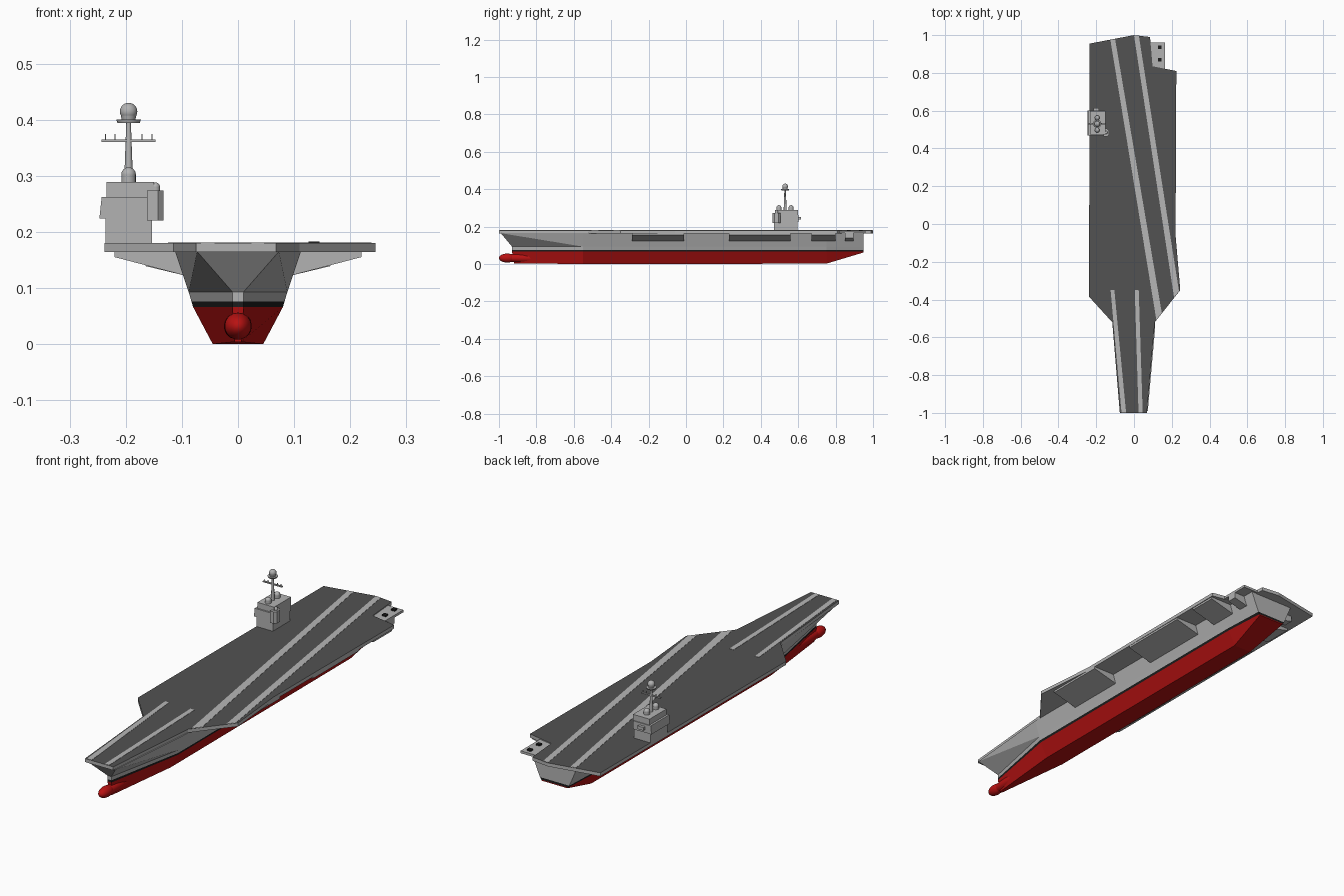
import bpy, bmesh, math
from mathutils import Vector

if "Cube" in bpy.data.objects:
    bpy.data.objects.remove(bpy.data.objects["Cube"])


def material(name, rgb):
    m = bpy.data.materials.new(name)
    m.diffuse_color = (*rgb, 1)
    m.use_nodes = True
    m.node_tree.nodes["Principled BSDF"].inputs["Base Color"].default_value = m.diffuse_color
    return m


GREY = material("light grey", (0.45, 0.45, 0.45))
DARK = material("deck dark grey", (0.085, 0.085, 0.085))
LINE = material("deck line grey", (0.47, 0.47, 0.47))
RED = material("hull red", (0.48, 0.006, 0.006))
BLACK = material("waterline black", (0.012, 0.012, 0.012))


def finish(name, bm, mats, smooth=False):
    bmesh.ops.recalc_face_normals(bm, faces=bm.faces[:])
    me = bpy.data.meshes.new(name)
    for m in mats:
        me.materials.append(m)
    for f in bm.faces:
        f.smooth = smooth
    bm.to_mesh(me)
    bm.free()
    ob = bpy.data.objects.new(name, me)
    bpy.context.collection.objects.link(ob)
    if smooth:
        bpy.context.view_layer.objects.active = ob
        ob.select_set(True)
        bpy.ops.object.shade_smooth_by_angle(angle=math.radians(40))
        ob.select_set(False)
    return ob


def extrude(name, pts, vec, mats=(GREY,), top=0):
    """Extrude a closed 3D outline along vec; upward faces get material 'top'."""
    bm = bmesh.new()
    a = [bm.verts.new(p) for p in pts]
    b = [bm.verts.new(Vector(p) + Vector(vec)) for p in pts]
    n = len(pts)
    bm.faces.new(a)
    bm.faces.new(b).material_index = top
    for i in range(n):
        bm.faces.new((a[i], a[(i + 1) % n], b[(i + 1) % n], b[i]))
    return finish(name, bm, mats)


def slab(name, outline, z0, z1, mats=(GREY,), top=0):
    return extrude(name, [(x, y, z0) for x, y in outline], (0, 0, z1 - z0), mats, top)


def box(name, x0, x1, y0, y1, z0, z1, mat=GREY):
    return slab(name, [(x0, y0), (x1, y0), (x1, y1), (x0, y1)], z0, z1, (mat,))


def cone(name, x, y, z0, z1, r0, r1, seg=16, mat=GREY):
    bm = bmesh.new()
    bmesh.ops.create_cone(bm, cap_ends=True, segments=seg, radius1=r0, radius2=r1, depth=z1 - z0)
    bmesh.ops.translate(bm, verts=bm.verts[:], vec=(x, y, (z0 + z1) / 2))
    return finish(name, bm, (mat,), True)


def ball(name, c, size, mat=GREY):
    bm = bmesh.new()
    bmesh.ops.create_uvsphere(bm, u_segments=24, v_segments=16, radius=1)
    bmesh.ops.scale(bm, verts=bm.verts[:], vec=size)
    bmesh.ops.translate(bm, verts=bm.verts[:], vec=c)
    return finish(name, bm, (mat,), True)


# Hull: levels of (y, half width, z) from bow to stern
levels = [
    [(-0.92, 0.006, 0.004), (-0.55, 0.045, 0.0), (0.75, 0.045, 0.002), (0.95, 0.065, 0.062)],
    [(-0.93, 0.010, 0.066), (-0.55, 0.080, 0.066), (0.75, 0.080, 0.066), (0.95, 0.068, 0.066)],
    [(-0.93, 0.010, 0.076), (-0.55, 0.083, 0.076), (0.75, 0.083, 0.076), (0.95, 0.074, 0.076)],
    [(-0.93, 0.010, 0.093), (-0.55, 0.088, 0.093), (0.75, 0.088, 0.093), (0.95, 0.082, 0.093)],
    [(-0.99, 0.073, 0.165), (-0.55, 0.112, 0.165), (0.75, 0.112, 0.165), (0.95, 0.112, 0.165)],
]
bm = bmesh.new()
rings = [[bm.verts.new((w, y, z)) for y, w, z in lv] +
         [bm.verts.new((-w, y, z)) for y, w, z in reversed(lv)] for lv in levels]
for k, mi in enumerate((0, 1, 2, 2)):
    a, b = rings[k], rings[k + 1]
    for i in range(8):
        j = (i + 1) % 8
        if k == 3 and i == 0:
            polys = [(a[i], a[j], b[i]), (a[j], b[j], b[i])]
        elif k == 3 and i == 6:
            polys = [(a[i], a[j], b[j]), (a[i], b[j], b[i])]
        else:
            polys = [(a[i], a[j], b[j], b[i])]
        for p in polys:
            bm.faces.new(p).material_index = mi
r = rings[0]
for i in range(3):
    bm.faces.new((r[i], r[i + 1], r[6 - i], r[7 - i]))
bm.faces.new(rings[-1]).material_index = 2
finish("hull", bm, (RED, BLACK, GREY))

# Bulbous bow
ball("bow_bulb", (0, -0.84, 0.032), (0.025, 0.16, 0.025), RED)
ball("bow_bulb_nose", (0, -0.955, 0.032), (0.024, 0.045, 0.024), RED)

# Flight deck with dark top
deck = [(-0.075, -1), (0.068, -1), (0.11, -0.52), (0.245, -0.35), (0.22, -0.06),
        (0.224, 0.81), (0.098, 0.835), (0.085, 0.99), (0, 1), (-0.235, 0.955),
        (-0.238, -0.385), (-0.115, -0.52)]
slab("flight_deck", deck, 0.164, 0.18, (GREY, DARK), 1)

# Deck lines
lines = {
    "landing_line_port": [(-0.125, 0.974), (-0.1, 0.979), (0.147, -0.47), (0.118, -0.506)],
    "landing_line_starboard": [(0.0, 0.998), (0.026, 0.995), (0.238, -0.355), (0.212, -0.388)],
    "bow_line_port": [(-0.124, -0.35), (-0.104, -0.35), (-0.042, -0.998), (-0.066, -0.998)],
    "bow_line_starboard": [(0.004, -0.35), (0.025, -0.35), (0.046, -0.998), (0.024, -0.998)],
}
for name, quad in lines.items():
    slab(name, quad, 0.179, 0.1812, (LINE,))

# Wedge sponsons under the deck on both sides
for s, side in ((1, "right"), (-1, "left")):
    for n, (y0, y1, w, zo) in enumerate([(-0.29, -0.01, 0.22, 0.155), (0.23, 0.56, 0.22, 0.155),
                                         (0.67, 0.80, 0.22, 0.155), (0.85, 0.895, 0.165, 0.139)]):
        prof = [(0.09, 0.121), (w, zo), (w, 0.165), (0.09, 0.165)]
        extrude(f"sponson_{side}_{n}", [(s * x, y0, z) for x, z in prof], (0, y1 - y0, 0))

# Stern platform with dark mounts
box("stern_platform", 0.085, 0.165, 0.82, 0.96, 0.165, 0.176)
for n, y in enumerate((0.87, 0.935)):
    box(f"platform_mount_{n}", 0.126, 0.145, y - 0.009, y + 0.009, 0.175, 0.183, BLACK)

# Island tower
CX, CY = -0.195, 0.53
box("island_base", -0.236, -0.153, 0.47, 0.595, 0.179, 0.225)
extrude("island_bridge", [(-0.247, 0.468, 0.224), (-0.153, 0.468, 0.224), (-0.153, 0.468, 0.262),
                          (-0.243, 0.468, 0.262)], (0, 0.134, 0))
box("island_top", -0.234, -0.15, 0.475, 0.598, 0.26, 0.289)
slab("island_side_bay", [(-0.162, 0.462), (-0.143, 0.462), (-0.133, 0.472), (-0.133, 0.495),
                         (-0.143, 0.505), (-0.162, 0.505)], 0.22, 0.274)
box("island_rear_bay", -0.215, -0.185, 0.59, 0.615, 0.238, 0.252)

# Radar domes on the roof
for n, (x, y, z, rad) in enumerate([(CX, 0.497, 0.289, 0.013), (CX, 0.562, 0.289, 0.013),
                                    (-0.147, 0.484, 0.272, 0.008)]):
    cone(f"dome_base_{n}", x, y, z - 0.002, z + rad, rad, rad)
    ball(f"dome_{n}", (x, y, z + rad), (rad, rad, rad))

# Mast, yard, platform and top ball
cone("mast", CX, CY, 0.287, 0.398, 0.008, 0.004, 12)
box("mast_yard", -0.243, -0.147, CY - 0.004, CY + 0.004, 0.36, 0.365)
for n, x in enumerate((-0.236, -0.219, -0.171, -0.153)):
    box(f"yard_post_{n}", x - 0.001, x + 0.001, CY - 0.001, CY + 0.001, 0.364, 0.374)
cone("mast_platform", CX, CY, 0.394, 0.4, 0.02, 0.022, 16)
cone("mast_ball_base", CX, CY, 0.399, 0.413, 0.012, 0.015, 24)
ball("mast_ball", (CX, CY, 0.4145), (0.0155, 0.0155, 0.0155))
